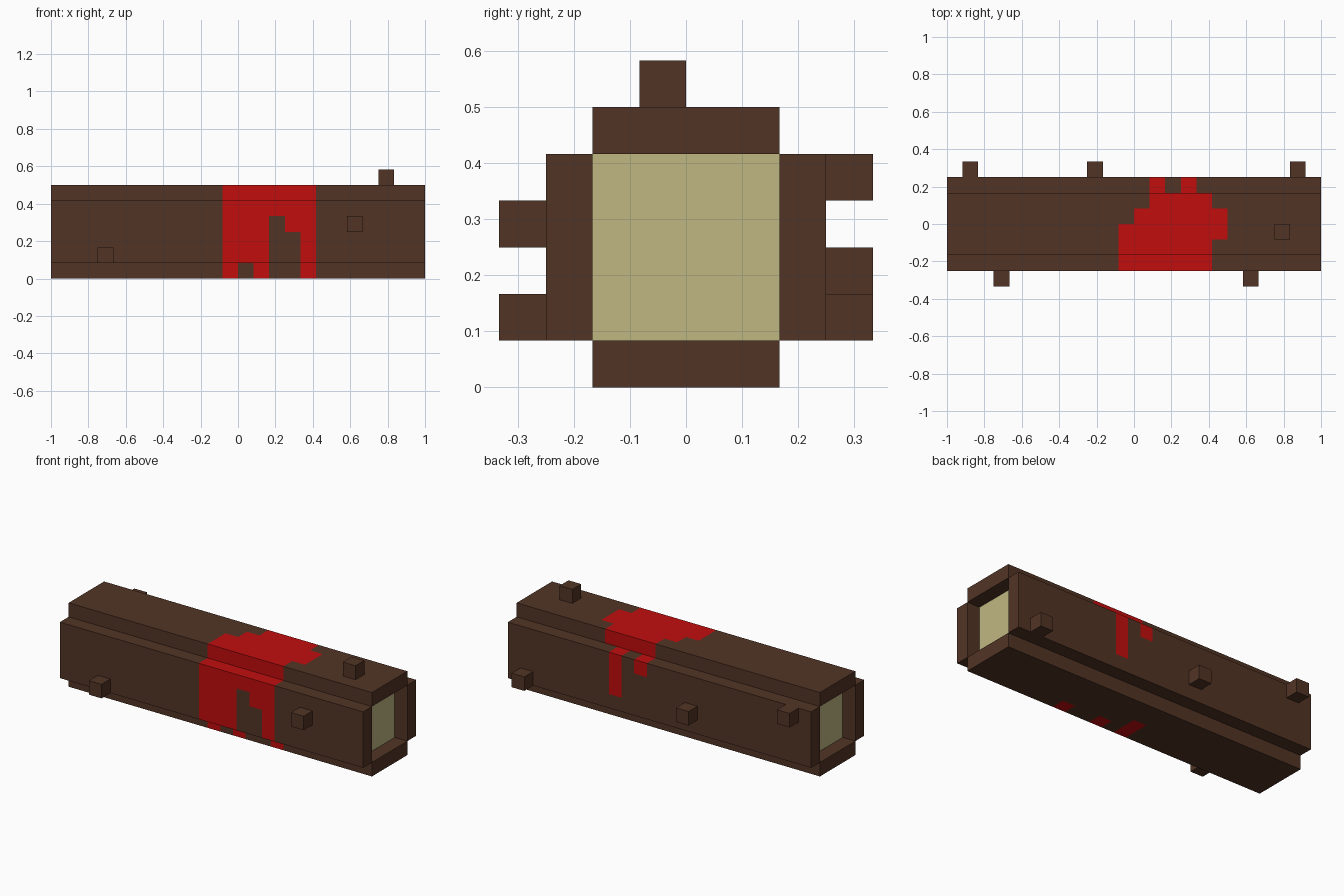
import bpy, bmesh, math
from mathutils import Vector

cube = bpy.data.objects.get("Cube")
if cube:
    bpy.data.objects.remove(cube, do_unlink=True)

U = 1 / 12  # edge of one block


def material(name, rgb):
    m = bpy.data.materials.new(name)
    m.use_nodes = True
    col = (*rgb, 1)
    m.diffuse_color = col
    bsdf = m.node_tree.nodes["Principled BSDF"]
    bsdf.inputs["Base Color"].default_value = col
    bsdf.inputs["Roughness"].default_value = 0.9
    return m


BARK = material("bark brown", (0.084, 0.034, 0.0185))
RED = material("red stain", (0.539, 0.004, 0.004))
HEART = material("heartwood cream", (0.521, 0.474, 0.220))

# Stained blocks along x, keyed by their (y, z) row
STAIN = {
    # top plank
    (-2, 5): range(-1, 5), (-1, 5): range(-1, 6),
    (0, 5): range(0, 6), (1, 5): range(1, 5),
    # front plank, with drips
    (-3, 4): range(-1, 5), (-3, 3): (-1, 0, 1, 3, 4),
    (-3, 2): (-1, 0, 1, 4), (-3, 1): (-1, 0, 1, 4),
    # bottom plank
    (-2, 0): (-1, 1, 4), (-1, 0): (-1,),
    # back plank drips
    (2, 4): (1, 3), (2, 3): (3,), (2, 2): (3,),
}


def block(name, lo, hi, mats, stained=False):
    """Box between two block-grid corners, optionally cut and stained."""
    lo, hi = Vector(lo), Vector(hi)
    bm = bmesh.new()
    bmesh.ops.create_cube(bm, size=1)
    for v in bm.verts:
        v.co = (lo + hi) / 2 + v.co * (hi - lo)
    if stained:
        # Cut along block edges in the stained stretch
        cuts = [(0, c) for c in range(-1, 7)]
        for axis in (1, 2):
            cuts += [(axis, c) for c in range(int(lo[axis]) + 1, int(hi[axis]))]
        for axis, c in cuts:
            co, no = Vector(), Vector()
            co[axis], no[axis] = c, 1
            bmesh.ops.bisect_plane(bm, geom=bm.verts[:] + bm.edges[:] + bm.faces[:],
                                   dist=1e-5, plane_co=co, plane_no=no)
        bm.normal_update()
        # Colour each face by the block just behind it
        for f in bm.faces:
            p = f.calc_center_median() - f.normal * 0.5
            i, j, k = (math.floor(c + 1e-4) for c in p)
            f.material_index = int(i in STAIN.get((j, k), ()))
    bmesh.ops.scale(bm, vec=(U, U, U), verts=bm.verts)
    me = bpy.data.meshes.new(name)
    bm.to_mesh(me)
    bm.free()
    for m in mats:
        me.materials.append(m)
    ob = bpy.data.objects.new(name, me)
    bpy.context.collection.objects.link(ob)
    return ob


# Bark planks around the log
for name, lo, hi in (
    ("bark_top", (-12, -2, 5), (12, 2, 6)),
    ("bark_bottom", (-12, -2, 0), (12, 2, 1)),
    ("bark_front", (-12, -3, 1), (12, -2, 5)),
    ("bark_back", (-12, 2, 1), (12, 3, 5)),
):
    block(name, lo, hi, [BARK, RED], stained=True)

# Heartwood, recessed one block at both ends
block("heartwood", (-11, -2, 1), (11, 2, 5), [HEART])

# Branch stubs
for name, corner in (
    ("stub_front_right", (-9, -4, 1)),
    ("stub_front_left", (7, -4, 3)),
    ("stub_top", (9, -1, 6)),
    ("stub_back_right", (-11, 3, 4)),
    ("stub_back_middle", (-3, 3, 2)),
    ("stub_back_left", (10, 3, 1)),
):
    block(name, corner, [c + 1 for c in corner], [BARK])
